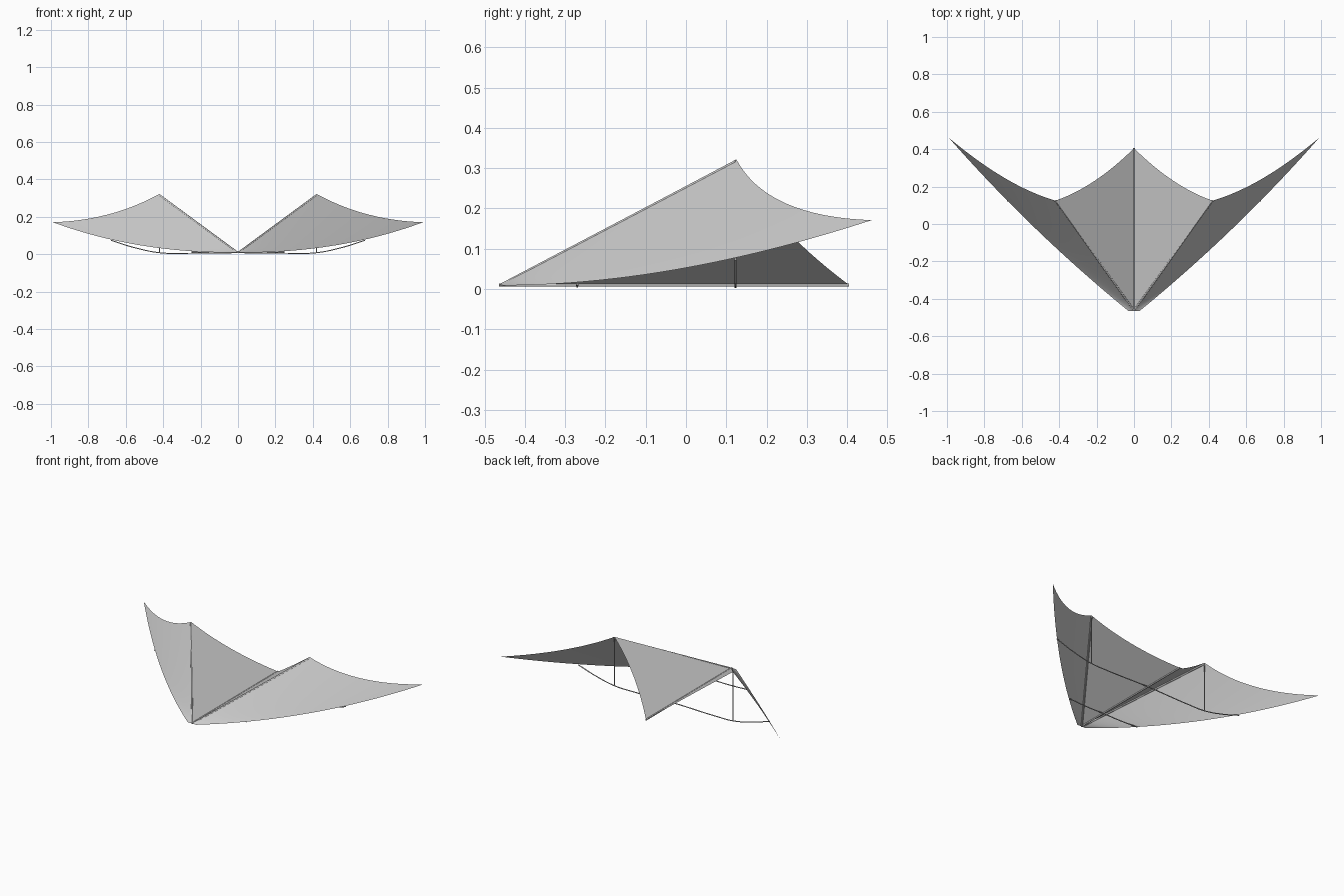
import bpy, bmesh
from mathutils import Vector as V

if "Cube" in bpy.data.objects:
    bpy.data.objects.remove(bpy.data.objects["Cube"])

NOSE, PEAK = V((0, -0.465, 0.01)), V((0.42, 0.125, 0.322))
TAIL, TIP = V((0, 0.405, 0.01)), V((0.99, 0.461, 0.171))
LEAD = V((0.03, -0.465, 0.009))      # start of the outer leading edge
N, M = 24, 16


def bez(a, c, b):
    return lambda t: a * (1 - t) ** 2 + c * (2 * t * (1 - t)) + b * t * t


def line(a, b):
    return lambda t: a.lerp(b, t)


def flip(p):
    return V((-p.x, p.y, p.z))


def panel(name, side_a, side_b, end, mirror):
    """Patch between two sides that share a start end and a curved trailing end."""
    bm = bmesh.new()
    grid = []
    for i in range(N + 1):
        u = i / N
        row = []
        for j in range(M + 1):
            v = j / M
            sag = end(v) - side_a(1).lerp(side_b(1), v)
            p = side_a(u).lerp(side_b(u), v) + sag * u
            row.append(bm.verts.new(flip(p) if mirror else p))
        grid.append(row)
    for i in range(N):
        for j in range(M):
            bm.faces.new((grid[i][j], grid[i + 1][j], grid[i + 1][j + 1], grid[i][j + 1]))
    bmesh.ops.remove_doubles(bm, verts=bm.verts, dist=1e-5)
    for f in bm.faces:
        f.smooth = True
        f.normal_update()
        if f.normal.z < 0:
            f.normal_flip()
    me = bpy.data.meshes.new(name)
    bm.to_mesh(me)
    bm.free()
    ob = bpy.data.objects.new(name, me)
    bpy.context.collection.objects.link(ob)


def rod(name, pts, r, smooth=False):
    cu = bpy.data.curves.new(name, 'CURVE')
    cu.dimensions = '3D'
    cu.bevel_depth = r
    cu.bevel_resolution = 1
    cu.use_fill_caps = True
    if smooth:
        sp = cu.splines.new('BEZIER')
        sp.bezier_points.add(len(pts) - 1)
        for bp, p in zip(sp.bezier_points, pts):
            bp.co = p
            bp.handle_left_type = bp.handle_right_type = 'AUTO'
    else:
        sp = cu.splines.new('POLY')
        sp.points.add(len(pts) - 1)
        for sv, p in zip(sp.points, pts):
            sv.co = (*p, 1)
    ob = bpy.data.objects.new(name, cu)
    bpy.context.collection.objects.link(ob)


def mirrored(half):
    """Full left-to-right path from the points right of centre."""
    return [(-x, y, z) for x, y, z in reversed(half)] + half[1:]


for side, m in (("right", False), ("left", True)):
    # fabric panels
    panel("inner_sail_" + side, line(NOSE, TAIL), line(NOSE, PEAK),
          bez(TAIL, V((0.21, 0.197, 0.166)), PEAK), m)
    panel("outer_sail_" + side, line(NOSE, PEAK),
          bez(LEAD, V((0.55, -0.04, 0.008)), TIP),
          bez(PEAK, V((0.68, 0.20, 0.18)), TIP), m)
    # ridge spar under the fold and upright post at its end
    drop = V((0, 0, -0.006))
    a, b = NOSE + V((0.004, 0.008, 0)), PEAK + drop
    foot = V((0.42, 0.123, 0.006))
    pts = [[a, b], [V((0.42, 0.123, 0.318)), foot]]
    if m:
        pts = [[flip(p) for p in q] for q in pts]
    rod("ridge_spar_" + side, pts[0], 0.005)
    rod("post_" + side, pts[1], 0.0025)

# keel spar
rod("keel_spar", [NOSE, TAIL], 0.005)

# cross braces underneath
rod("main_cross_brace", mirrored([(0, 0.123, 0.010), (0.3, 0.123, 0.005), (0.42, 0.123, 0.008),
                                  (0.56, 0.123, 0.037), (0.678, 0.123, 0.074)]), 0.003, True)
rod("front_cross_brace", mirrored([(0, -0.27, 0.008), (0.12, -0.27, 0.007),
                                   (0.25, -0.27, 0.012)]), 0.003, True)
